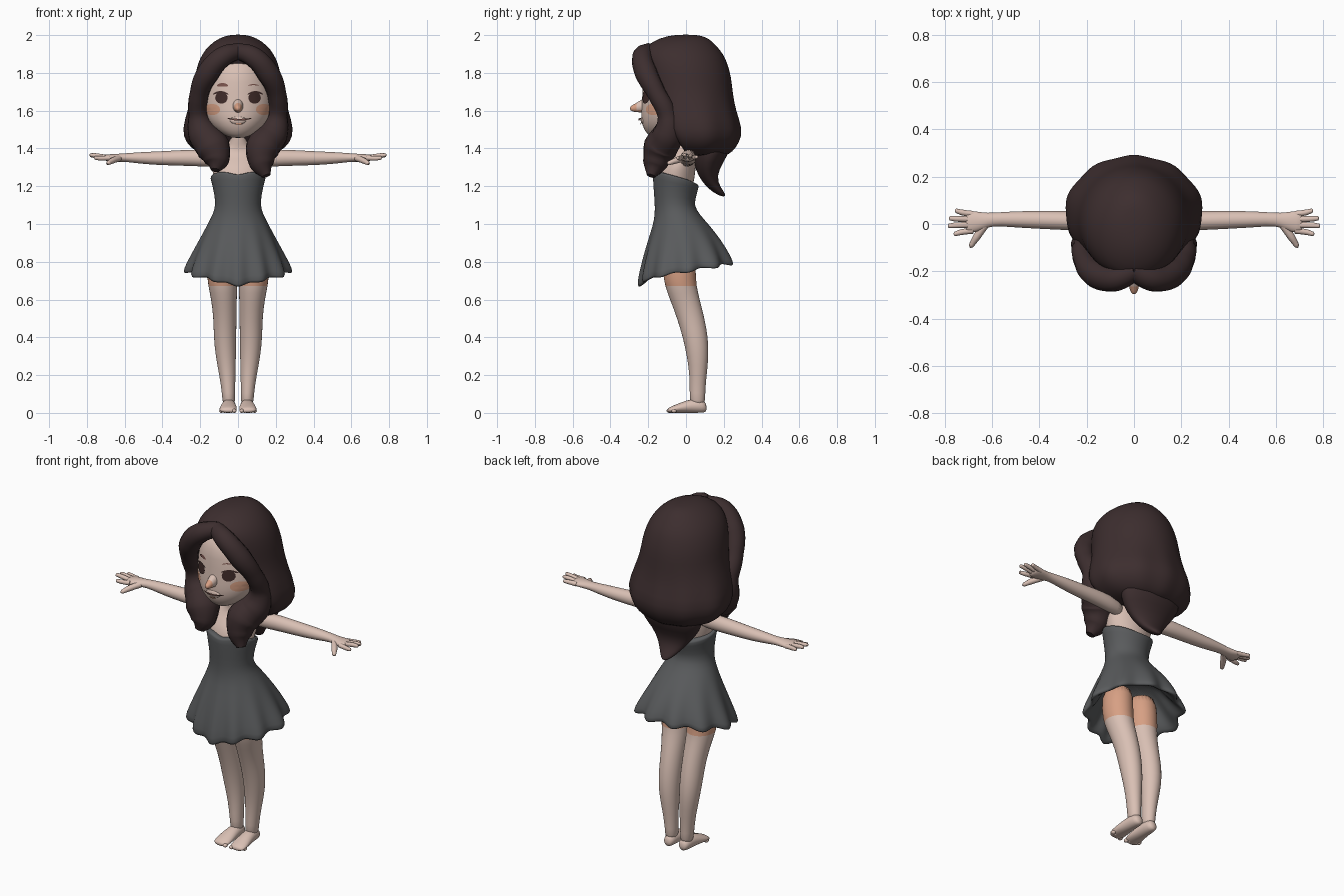
import bpy, bmesh, math
from mathutils import Vector
from mathutils.bvhtree import BVHTree

cube = bpy.data.objects.get("Cube")
if cube:
    bpy.data.objects.remove(cube)


def material(name, rgb):
    m = bpy.data.materials.new(name)
    m.use_nodes = True
    m.diffuse_color = (*rgb, 1)
    m.node_tree.nodes["Principled BSDF"].inputs["Base Color"].default_value = (*rgb, 1)
    return m


SKIN = material("skin", (0.7, 0.53, 0.46))
BLUSH = material("peach", (0.68, 0.35, 0.23))
HAIR = material("dark brown hair", (0.046, 0.027, 0.028))
DRESS = material("charcoal cloth", (0.1, 0.104, 0.108))
EYE = material("dark brown eye", (0.05, 0.024, 0.022))
LIP = material("brown line", (0.2, 0.09, 0.075))


def finish(name, bm, mats, rule=None, subdivide=0):
    bmesh.ops.recalc_face_normals(bm, faces=bm.faces[:])
    for f in bm.faces:
        f.smooth = True
        if rule:
            f.material_index = rule(f.calc_center_median())
    mesh = bpy.data.meshes.new(name)
    bm.to_mesh(mesh)
    bm.free()
    for m in mats:
        mesh.materials.append(m)
    ob = bpy.data.objects.new(name, mesh)
    bpy.context.collection.objects.link(ob)
    if subdivide:
        mod = ob.modifiers.new("smooth", "SUBSURF")
        mod.levels = mod.render_levels = subdivide
    return ob


def loft(name, axis, sections, mats, n=24, side=1, warp=None, rule=None):
    """Skin ellipses (t, a, b, ra, rb[, front limit]) set along one axis."""
    bm = bmesh.new()
    rings = []
    for t, a, b, ra, rb, *limit in sections:
        ring = []
        for i in range(n):
            ang = math.tau * i / n
            u, v = a + ra * math.sin(ang), b - rb * math.cos(ang)
            if limit:
                v = max(v, limit[0])
            co = Vector({"x": (t, u, v), "y": (u, t, v), "z": (u, v, t)}[axis])
            if warp:
                co = warp(co)
            co.x *= side
            ring.append(bm.verts.new(co))
        rings.append(ring)
    for lo, hi in zip(rings, rings[1:]):
        for i in range(n):
            j = (i + 1) % n
            bm.faces.new((lo[i], lo[j], hi[j], hi[i]))
    bm.faces.new(rings[0])
    bm.faces.new(rings[-1])
    return finish(name, bm, mats, rule, 1)


def tube(name, points, mat, side=1):
    """Round strand through points (x, y, z, radius)."""
    cu = bpy.data.curves.new(name, "CURVE")
    cu.dimensions = "3D"
    cu.bevel_depth, cu.bevel_resolution, cu.resolution_u = 1, 4, 6
    cu.use_fill_caps = True
    sp = cu.splines.new("BEZIER")
    sp.bezier_points.add(len(points) - 1)
    for p, (x, y, z, r) in zip(sp.bezier_points, points):
        p.co, p.radius = (x * side, y, z), r
        p.handle_left_type = p.handle_right_type = "AUTO"
    cu.materials.append(mat)
    ob = bpy.data.objects.new(name, cu)
    bpy.context.collection.objects.link(ob)
    bpy.ops.object.select_all(action="DESELECT")
    ob.select_set(True)
    bpy.context.view_layer.objects.active = ob
    bpy.ops.object.convert(target="MESH")
    bpy.ops.object.shade_smooth_by_angle(angle=math.radians(60))


def ball(name, center, size, mats, rule=None):
    bm = bmesh.new()
    bmesh.ops.create_uvsphere(bm, u_segments=14, v_segments=10, radius=1)
    for v in bm.verts:
        v.co = Vector([c + a * s for c, a, s in zip(center, v.co, size)])
    return finish(name, bm, mats, rule)


# Head, tapering to a small chin
head = loft("head", "z", [
    (1.455, 0, -.145, .03, .03), (1.472, 0, -.125, .08, .08), (1.52, 0, -.085, .145, .15),
    (1.58, 0, -.055, .184, .185), (1.65, 0, -.045, .192, .19), (1.75, 0, -.04, .185, .19),
    (1.85, 0, -.035, .16, .183), (1.92, 0, 0, .08, .1)], [SKIN])
loft("nose", "y", [
    (-.2, 0, 1.63, .034, .045), (-.235, 0, 1.625, .028, .036), (-.265, 0, 1.616, .021, .024),
    (-.285, 0, 1.612, .016, .017), (-.297, 0, 1.612, .008, .008)], [SKIN, BLUSH], n=14,
    rule=lambda c: int(c.y < -.27 or (c.y < -.235 and c.z < 1.6)))
ball("lips", (0, -.228, 1.55), (.045, .012, .022), [SKIN])

bpy.context.view_layer.update()
face = BVHTree.FromObject(head, bpy.context.evaluated_depsgraph_get())


def patch(name, x, z, rx, rz, mat, bend=0, lift=.004):
    """Thin painted oval lying on the face."""
    bm = bmesh.new()

    def place(u, v):
        px, pz = x + u * rx, z + v * rz + bend * u * u
        hit = face.ray_cast(Vector((px, -1, pz)), Vector((0, 1, 0)))[0]
        hit = hit or face.find_nearest(Vector((px, -.1, pz)))[0]
        return bm.verts.new(hit + Vector((0, -lift, 0)))

    n = 18
    mid, prev = place(0, 0), None
    for k in (.35, .7, 1):
        ring = [place(k * math.cos(math.tau * i / n), k * math.sin(math.tau * i / n)) for i in range(n)]
        for i in range(n):
            j = (i + 1) % n
            bm.faces.new((prev[i], prev[j], ring[j], ring[i]) if prev else (mid, ring[j], ring[i]))
        prev = ring
    finish(name, bm, [mat])


# Painted face, with one heavier brow
for s, label, brow in ((1, "left", .003), (-1, "right", .009)):
    patch(label + "_cheek", s * .137, 1.606, .042, .03, BLUSH)
    patch(label + "_eye", s * .088, 1.668, .033, .031, EYE, lift=.006)
    patch(label + "_lashes", s * .092, 1.698, .042, .006, EYE, bend=-.012, lift=.007)
    patch(label + "_brow", s * .082, 1.738, .03, brow, LIP, bend=-.006)
patch("mouth", .008, 1.552, .065, .005, LIP, bend=.008, lift=.017)
patch("lower_lip", .005, 1.53, .02, .005, BLUSH, lift=.012)


# Hair mass, trimmed flat behind the face
def hair_wave(co):
    ang = math.atan2(co.x, .03 - co.y)
    k = 1 + .018 * math.cos(10 * ang) * min(1, max(0, (1.7 - co.z) / .2))
    return Vector((co.x * k, co.y * k, co.z))


loft("hair_back", "z", [
    (1.355, 0, .08, .15, .12, .03), (1.38, 0, .065, .22, .178, -.01), (1.43, 0, .055, .28, .225, -.03),
    (1.5, 0, .05, .3, .25, -.11), (1.6, 0, .03, .27, .232, -.13), (1.7, 0, .015, .238, .232, -.15),
    (1.78, 0, .005, .23, .235, -.17), (1.85, 0, -.01, .213, .23, -.185), (1.9, 0, -.02, .19, .218),
    (1.945, 0, -.025, .155, .185), (1.985, 0, -.01, .1, .13), (2.003, 0, .0, .04, .06)],
    [HAIR], n=40, warp=hair_wave)
loft("hair_tail", "z", [
    (1.46, 0, .14, .2, .1), (1.36, 0, .13, .19, .095), (1.29, 0, .11, .14, .062),
    (1.22, 0, .125, .085, .04), (1.17, 0, .17, .045, .033), (1.145, 0, .2, .012, .012)], [HAIR])

# Bangs flowing into the long front locks
for s, label, tip in ((1, "left", .03), (-1, "right", 0)):
    tube(label + "_front_lock", [
        (-.01, -.195, 1.918, .042), (.08, -.23, 1.885, .055), (.16, -.21, 1.797, .06),
        (.205, -.155, 1.69, .05), (.21, -.1, 1.58, .052), (.185, -.095, 1.48, .083),
        (.13, -.137, 1.4, .092), (.112 + tip / 2, -.165, 1.33 - tip / 2, .065),
        (.12 + tip, -.185, 1.285 - tip, .024)], HAIR, s)

# Neck and chest
loft("torso", "z", [
    (1.12, 0, -.06, .09, .08), (1.25, 0, -.055, .132, .104), (1.32, 0, -.035, .145, .088),
    (1.37, 0, -.01, .13, .058), (1.405, 0, -.02, .06, .048), (1.44, 0, -.03, .045, .044),
    (1.52, 0, -.04, .045, .045)], [SKIN])


# Dress with tilted hem, pleats and lining
def drape(co):
    ang = math.atan2(co.x, -.03 - co.y)
    front, z = math.cos(ang), co.z
    flare = min(1, max(0, (.98 - z) / .22))
    k = 1 + .065 * math.cos(11 * ang) * flare
    if z < 1:
        co.z -= .045 * front * (1 - z) / .25 + .007 * math.cos(11 * ang) * flare
        co.z -= .022 * max(0, front) ** 10 * flare
    elif z > 1.1:
        co.z += .042 * front * (z - 1.1) / .15
        if z > 1.2:
            co.z -= .025 * max(0, front) ** 10
    return Vector((co.x * k, (co.y + .03) * k - .03, co.z))


loft("dress", "z", [
    (.95, 0, -.03, .12, .11), (.82, 0, -.01, .19, .17), (.765, 0, 0, .23, .202),
    (.738, 0, 0, .26, .232), (.742, 0, 0, .28, .25), (.8, 0, -.003, .258, .237),
    (.9, 0, -.012, .21, .2), (1, 0, -.027, .16, .145), (1.05, 0, -.047, .134, .119),
    (1.1, 0, -.062, .116, .102), (1.18, 0, -.058, .13, .115), (1.245, 0, -.053, .148, .122),
    (1.25, 0, -.053, .146, .12)], [DRESS], n=66, warp=drape)

# Limbs
for s, label in ((1, "left"), (-1, "right")):
    loft(label + "_leg", "z", [
        (.03, .048, .062, .034, .04), (.1, .05, .06, .034, .041), (.2, .056, .064, .043, .045),
        (.3, .065, .063, .054, .058), (.4, .069, .05, .06, .067), (.5, .069, .026, .061, .073),
        (.6, .074, -.006, .068, .079), (.67, .081, -.028, .077, .084), (.75, .085, -.037, .082, .088),
        (.9, .078, -.04, .08, .09)], [SKIN, BLUSH], side=s, rule=lambda c: int(c.z > .67))
    loft(label + "_foot", "y", [
        (.11, .048, .026, .018, .02), (.09, .048, .036, .034, .036), (.03, .049, .038, .037, .038),
        (-.03, .051, .027, .045, .027), (-.07, .053, .019, .047, .019), (-.1, .053, .012, .038, .012)],
        [SKIN], side=s)
    for i in range(5):
        ball(f"{label}_toe_{i + 1}", (s * (.02 + .017 * i), -.088 + .006 * i, .011),
             (.012, .015, .011), [SKIN])
    loft(label + "_arm", "x", [
        (.08, 0, 1.34, .035, .04), (.2, .012, 1.35, .042, .046), (.3, .015, 1.35, .041, .042),
        (.42, .018, 1.348, .038, .037), (.52, .02, 1.35, .034, .031), (.6, .02, 1.352, .027, .022),
        (.64, .012, 1.35, .037, .022), (.69, .008, 1.35, .05, .019), (.715, .008, 1.352, .04, .014)],
        [SKIN], n=16, side=s)
    for i, (y0, x1, y1, z1) in enumerate(((-.028, .762, -.042, 1.35), (-.004, .787, -.008, 1.365),
                                          (.02, .782, .024, 1.362), (.042, .757, .056, 1.355))):
        tube(f"{label}_finger_{i + 1}", [(.68, y0, 1.35, .013), (x1 - .03, (y0 + y1) / 2, z1 - .002, .012),
                                         (x1 - .004, y1, z1, .009), (x1, y1, z1, .003)], SKIN, s)
    tube(label + "_thumb", [(.63, -.005, 1.348, .017), (.665, -.055, 1.335, .016),
                            (.688, -.092, 1.322, .011), (.692, -.1, 1.32, .003)], SKIN, s)
